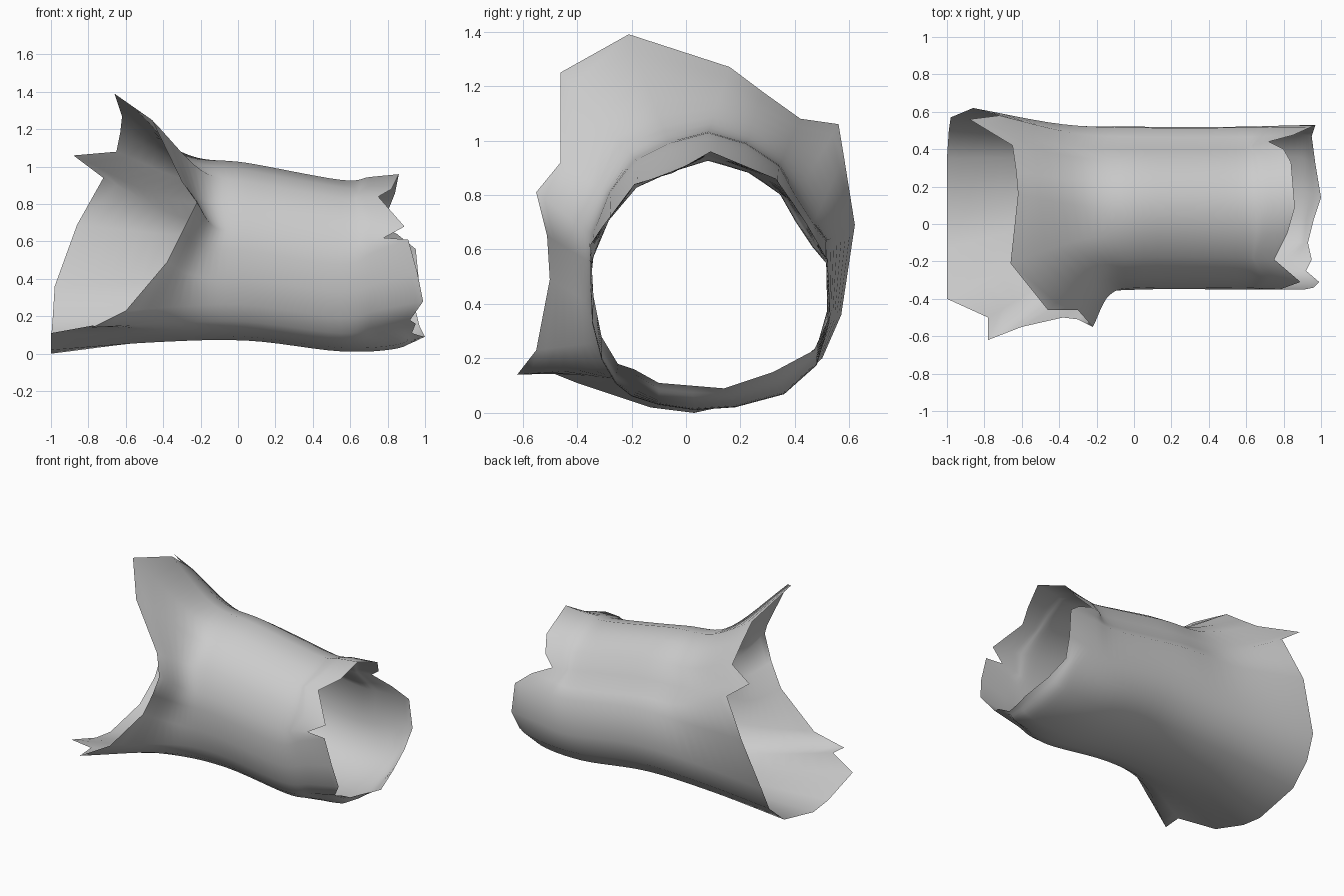
import bpy, bmesh
from mathutils import Vector

if "Cube" in bpy.data.objects:
    bpy.data.objects.remove(bpy.data.objects["Cube"])

# Outline of the tube at mid length (y, z), from the top round by the front
MID = [(.08, 1.02), (-.06, .98), (-.18, .92), (-.28, .80), (-.34, .65), (-.35, .55),
       (-.345, .40), (-.31, .26), (-.26, .17), (-.20, .12), (-.10, .09), (.03, .07),
       (.18, .08), (.36, .13), (.48, .24), (.52, .38), (.515, .63), (.465, .69),
       (.40, .79), (.34, .90), (.22, .98)]

# Torn rim of the flared left mouth, same order
LEFT = [(-.62, .16, 1.27), (-.66, -.21, 1.39), (-.46, -.46, 1.25), (-.30, -.46, .92),
        (-.22, -.55, .81), (-.30, -.51, .65), (-.38, -.50, .49), (-.60, -.55, .23),
        (-.78, -.62, .14), (-.78, -.50, .15), (-1, -.40, .11), (-1, -.13, .02),
        (-1, .03, .0), (-1, .35, .07), (-.99, .50, .20), (-.98, .57, .36),
        (-.86, .62, .69), (-.72, .58, .94), (-.88, .56, 1.06), (-.65, .42, 1.08),
        (-.63, .28, 1.18)]

# Torn rim of the right mouth, same order
RIGHT = [(.86, .09, .96), (.82, -.05, .88), (.75, -.19, .84), (.89, -.31, .68),
         (.78, -.35, .62), (.91, -.35, .61), (.96, -.34, .43), (.99, -.31, .28),
         (.92, -.25, .18), (.95, -.19, .16), (.93, -.10, .11), (.96, .02, .10),
         (1, .14, .09), (.97, .32, .15), (.95, .47, .23), (.97, .53, .36),
         (.95, .52, .56), (.85, .475, .64), (.72, .44, .70), (.80, .40, .76),
         (.84, .33, .86)]

STEPS = 6
FRONT_FLARE = range(3, 7)    # strands where the front flare turns out sharply
CURLED_LIP = range(10, 15)   # strands where the right lip curls upward


def spline(points):
    """Smooth curve through the points."""
    p = [2 * points[0] - points[1]] + points + [2 * points[-1] - points[-2]]
    out = []
    for i in range(1, len(p) - 2):
        a, b, c, d = p[i - 1:i + 3]
        for s in range(STEPS):
            t = s / STEPS
            out.append(0.5 * (2 * b + (c - a) * t + (2 * a - 5 * b + 4 * c - d) * t * t
                              + (3 * b - a - 3 * c + d) * t ** 3))
    return out + [points[-1]]


def strand(i):
    """One lengthwise line from the left rim to the right rim."""
    y, z = MID[i]
    l, r = Vector(LEFT[i]), Vector(RIGHT[i])
    m = Vector((.05, y, z))
    throat = m.lerp(l, .17)
    throat.x = m.x + (.65 if i in FRONT_FLARE else .47) * (l.x - m.x)
    far = Vector((.55, y, z - .055 - .035 * z))
    if i in CURLED_LIP:
        near_lip = Vector((.86, y, z - .04))
    else:
        near_lip = far.lerp(r, .5)
    return spline([l, throat, m, far, near_lip, r])


# Open sleeve skinned over the strands
bm = bmesh.new()
rows = [[bm.verts.new(p) for p in strand(i)] for i in range(len(MID))]
for i, a in enumerate(rows):
    b = rows[(i + 1) % len(rows)]
    for k in range(len(a) - 1):
        bm.faces.new((a[k], b[k], b[k + 1], a[k + 1]))
bmesh.ops.recalc_face_normals(bm, faces=bm.faces)
# Make the outside of the wall the front side
bm.normal_update()
if sum(f.normal.dot(f.calc_center_median() - Vector((0, .09, .5))) for f in bm.faces) < 0:
    bmesh.ops.reverse_faces(bm, faces=bm.faces)
for f in bm.faces:
    f.smooth = True
mesh = bpy.data.meshes.new("torn_sleeve")
bm.to_mesh(mesh)
bm.free()
grey = bpy.data.materials.new("light grey")
grey.diffuse_color = (.6, .6, .6, 1)
grey.use_nodes = True
grey.node_tree.nodes["Principled BSDF"].inputs["Base Color"].default_value = grey.diffuse_color
mesh.materials.append(grey)
bpy.context.collection.objects.link(bpy.data.objects.new("torn_sleeve", mesh))
